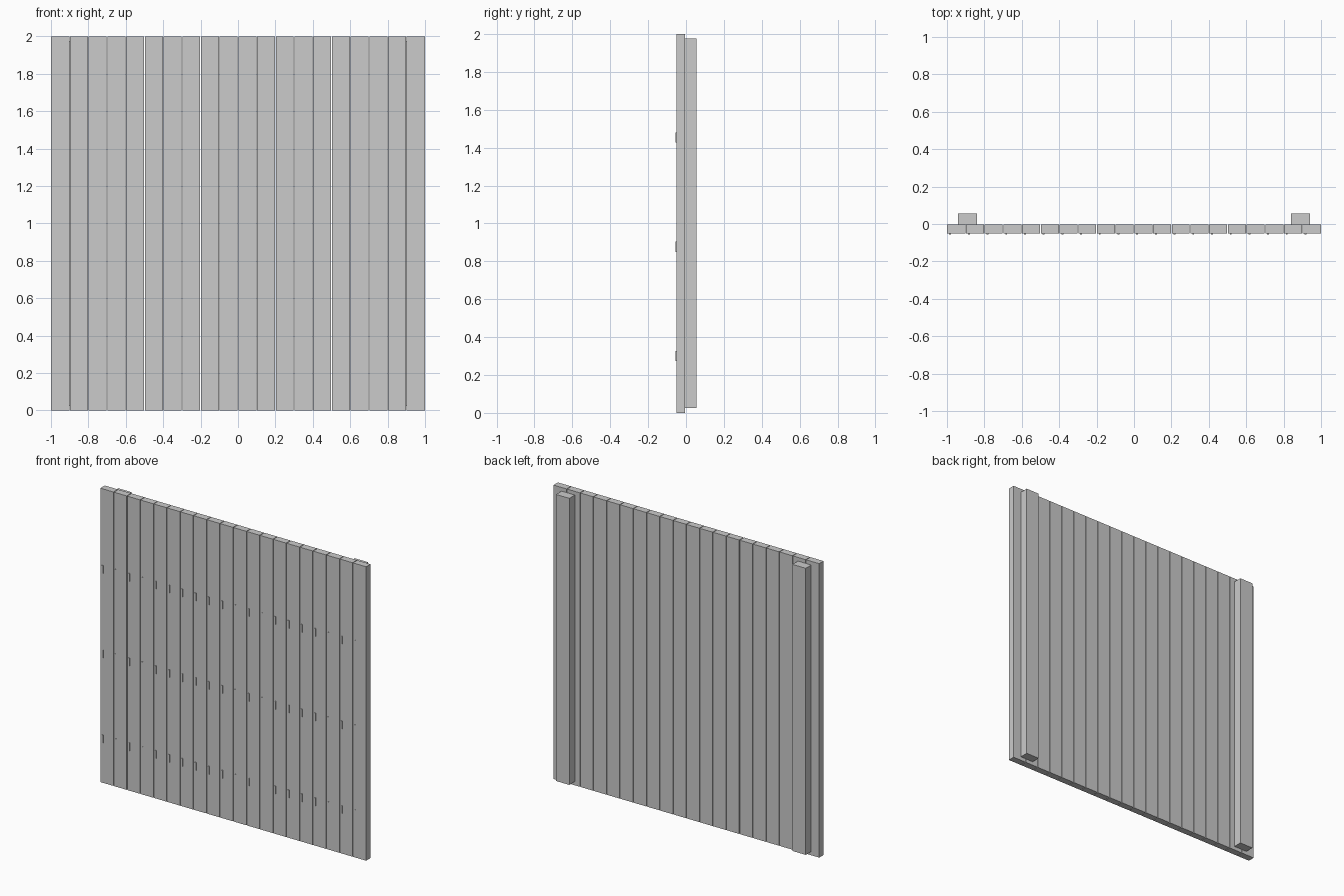
import bpy

# Remove the default cube
cube = bpy.data.objects.get("Cube")
if cube:
    bpy.data.objects.remove(cube, do_unlink=True)

# Single plain grey
grey = bpy.data.materials.new("plain_grey")
grey.use_nodes = True
colour = (0.6, 0.6, 0.6, 1)
grey.diffuse_color = colour
grey.node_tree.nodes["Principled BSDF"].inputs["Base Color"].default_value = colour


def box(name, x, y, z):
    """Add a box spanning the given (low, high) ranges."""
    spans = (x, y, z)
    bpy.ops.mesh.primitive_cube_add(size=1, location=[(a + b) / 2 for a, b in spans])
    obj = bpy.context.object
    obj.name = name
    obj.scale = [b - a for a, b in spans]
    bpy.ops.object.transform_apply(location=False, rotation=False, scale=True)
    obj.data.materials.append(grey)
    return obj


COUNT = 20
PITCH = 2 / COUNT
GAP = 0.004
FRONT, BACK = -0.051, -0.004
NAIL_HEIGHTS = (0.3, 0.877, 1.453)

# Upright boards with narrow gaps, each with a column of nail strips
for i in range(COUNT):
    left = -1 + i * PITCH
    start = left + (GAP / 2 if i else 0)
    end = left + PITCH - (GAP / 2 if i < COUNT - 1 else 0)
    box(f"board_{i + 1}", (start, end), (FRONT, BACK), (0, 2))
    for j, z in enumerate(NAIL_HEIGHTS):
        box(f"nail_strip_{i + 1}_{j + 1}", (left + 0.012, left + 0.022),
            (FRONT - 0.004, FRONT + 0.01), (z - 0.027, z + 0.027))

# Support posts on the back
for name, side in (("left_post", 1), ("right_post", -1)):
    box(name, sorted((side * 0.84, side * 0.94)), (BACK, 0.055), (0.025, 1.975))
